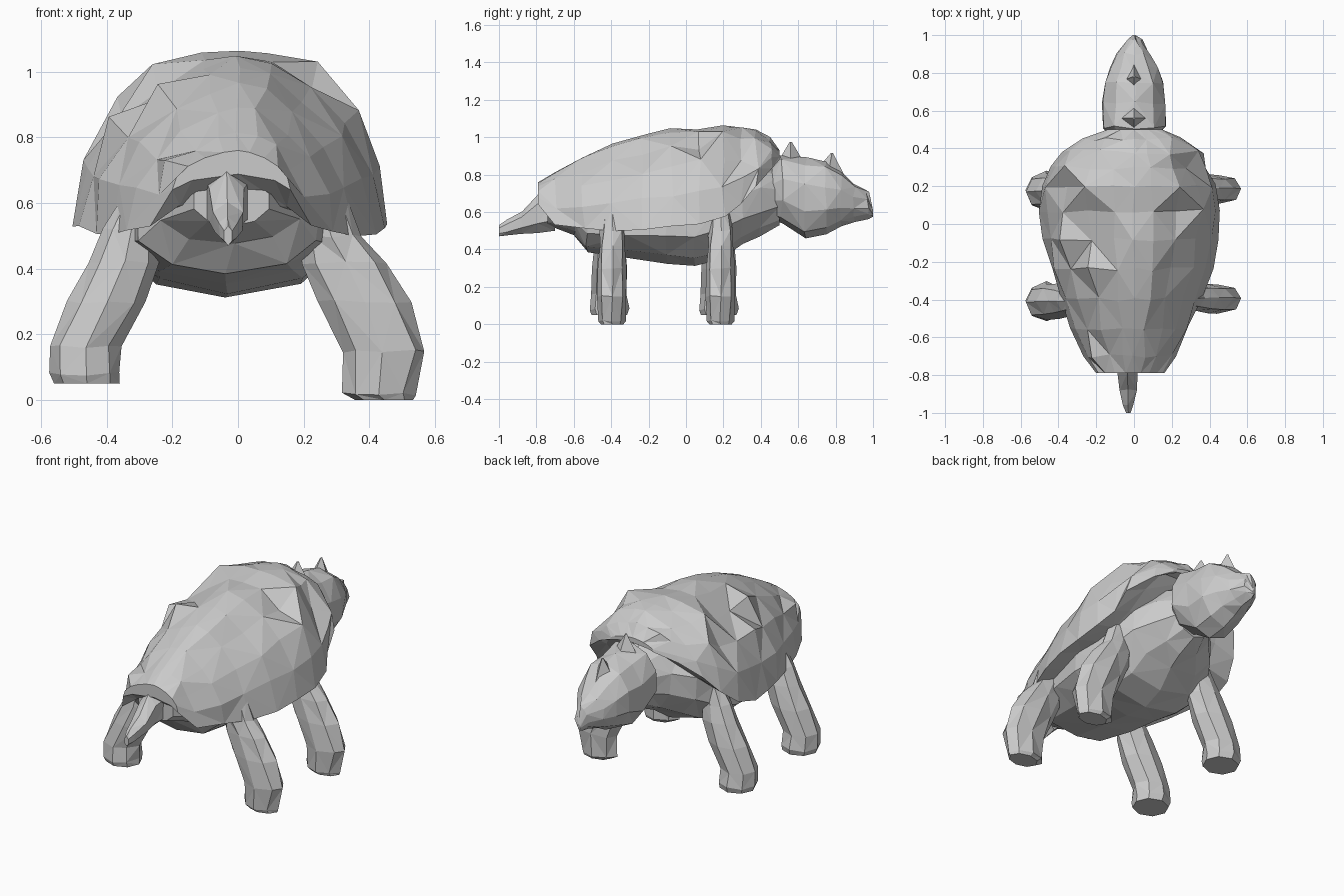
import bpy, bmesh, random
from math import sin, cos, pi, copysign

if "Cube" in bpy.data.objects:
    bpy.data.objects.remove(bpy.data.objects["Cube"])


def loft(name, rings, jitter=0.0, seed=1):
    """Skin closed rings into a faceted, triangulated solid."""
    rnd = random.Random(seed)
    bm = bmesh.new()
    rows = []
    for i, ring in enumerate(rings):
        j = 0 if i in (0, len(rings) - 1) else jitter
        rows.append([bm.verts.new([c + rnd.uniform(-j, j) for c in p]) for p in ring])
    n = len(rows[0])
    for i, (a, b) in enumerate(zip(rows, rows[1:])):
        for k in range(n):
            q = a[k], a[(k + 1) % n], b[(k + 1) % n], b[k]
            s = (i + k) % 2  # alternate the diagonals
            bm.faces.new((q[s], q[s + 1], q[s + 2]))
            bm.faces.new((q[s], q[s + 2], q[(s + 3) % 4]))
    bm.faces.new(rows[0])
    bm.faces.new(rows[-1])
    bmesh.ops.triangulate(bm, faces=[f for f in bm.faces if len(f.verts) > 3])
    bmesh.ops.recalc_face_normals(bm, faces=bm.faces)
    me = bpy.data.meshes.new(name)
    bm.to_mesh(me)
    bm.free()
    ob = bpy.data.objects.new(name, me)
    bpy.context.collection.objects.link(ob)
    return ob


def oval(y, x, low, high, half, n=10):
    """Upright oval ring across y."""
    zc, rz = (low + high) / 2, (high - low) / 2
    return [(x + half * cos(2 * pi * k / n + pi / n),
             y, zc + rz * sin(2 * pi * k / n + pi / n)) for k in range(n)]


def sp(v, e):
    return copysign(abs(v) ** e, v)


# Shell: arched dome with a rim that lifts at the neck and a hollowed underside
def arch(y, left, right, rim, top, n=10):
    ring = []
    for k in range(n + 1):
        a = pi * k / n
        w = right if cos(a) > 0 else left
        ring.append((w * sp(cos(a), 1.3), y, rim + (top - rim) * abs(sin(a)) ** 0.97))
    u = min(0.07, 0.4 * (top - rim))
    ring += [(-left * 0.7, y, rim + u * 0.6), (0, y, rim + u), (right * 0.7, y, rim + u * 0.6)]
    return ring


stations = [(-.79, .20, .16, .64, .76), (-.70, .26, .22, .54, .82), (-.55, .33, .29, .51, .90),
            (-.40, .39, .35, .51, .96), (-.24, .44, .41, .515, 1.01), (-.08, .48, .44, .53, 1.04),
            (.07, .50, .45, .54, 1.05), (.20, .49, .43, .57, 1.07), (.30, .45, .39, .65, 1.06),
            (.38, .37, .36, .74, 1.04), (.45, .28, .25, .83, 1.0), (.50, .14, .15, .88, .93)]
rings = [arch(*s) for s in stations]

# Jagged scutes: selected shell points pushed out from the middle
for i, k, f in ((4, 7, 1.09), (5, 8, 1.08), (7, 7, 1.10), (8, 8, 1.06), (6, 2, 1.09), (7, 3, 1.09),
                (6, 3, .97), (5, 7, .97), (8, 2, .96), (6, 7, .97), (7, 8, .97), (1, 8, 1.08),
                (2, 3, .97), (1, 3, 1.05)):
    x, y, z = rings[i][k]
    rings[i][k] = (x * f, y, .5 + (z - .5) * f)
loft("shell", rings, 0.012, 4)

# Belly, shoulders and neck
belly = [(-.74, -.02, .53, .68, .12), (-.60, -.02, .47, .68, .22), (-.53, -.03, .38, .70, .29),
         (-.30, -.03, .35, .72, .34), (-.10, -.03, .33, .74, .37), (.05, -.03, .32, .76, .37),
         (.18, -.02, .35, .80, .34), (.30, -.01, .42, .84, .28), (.40, 0, .47, .86, .19),
         (.50, 0, .53, .82, .12)]
loft("belly", [oval(*s) for s in belly], 0.010, 2)

# Head with tapering snout
head = [(.46, 0, .56, .85, .12), (.51, 0, .53, .91, .17), (.64, 0, .45, .90, .17),
        (.75, 0, .49, .87, .16), (.83, 0, .52, .82, .13), (.90, 0, .55, .755, .09),
        (.97, 0, .57, .71, .04), (1.0, 0, .575, .61, .008)]
loft("head", [oval(*s) for s in head], 0.009, 3)

# Crest horns on the head
for y, z, lean, top, w in ((.56, .84, 0, .975, .09), (.76, .80, .02, .915, .06)):
    quarter = (0, pi / 2, pi, 1.5 * pi)
    loft("head_crest", [[(w * cos(a), y + .085 * sin(a), z) for a in quarter],
                        [(.006 * cos(a), y + lean + .006 * sin(a), top) for a in quarter]])

# Tail wedge
tail = [(-.70, -.03, .50, .73, .08), (-.79, -.035, .49, .70, .058), (-.88, -.03, .485, .60, .05),
        (-.96, -.03, .475, .56, .03), (-1.0, -.03, .47, .53, .014)]
loft("tail", [oval(*s, n=6) for s in tail], 0.004)

# Legs: bowed outward, right pair slim and on the ground, left pair broader
# stations are height, outward offset, half width, half depth
right = [(0, .445, .088, .06), (.02, .43, .11, .07), (.15, .445, .128, .075), (.30, .385, .138, .075),
         (.42, .325, .125, .07), (.50, .285, .095, .065), (.62, .25, .08, .05)]
left = [(.05, .46, .10, .095), (.08, .465, .105, .11), (.16, .465, .108, .095), (.30, .40, .115, .09),
        (.42, .345, .105, .085), (.52, .325, .085, .07), (.62, .29, .06, .05)]


def leg(name, sections, side, yc, seed, n=8):
    loops = [[(side * (x + rx * cos(2 * pi * k / n)), yc + ry * sin(2 * pi * k / n), z)
              for k in range(n)] for z, x, rx, ry in sections]
    loft(name, loops, 0.006, seed)


for name, yr, yl in (("front_leg", .185, .175), ("rear_leg", -.395, -.41)):
    leg(name + "_right", right, 1, yr, 5)
    leg(name + "_left", left, -1, yl, 6)
